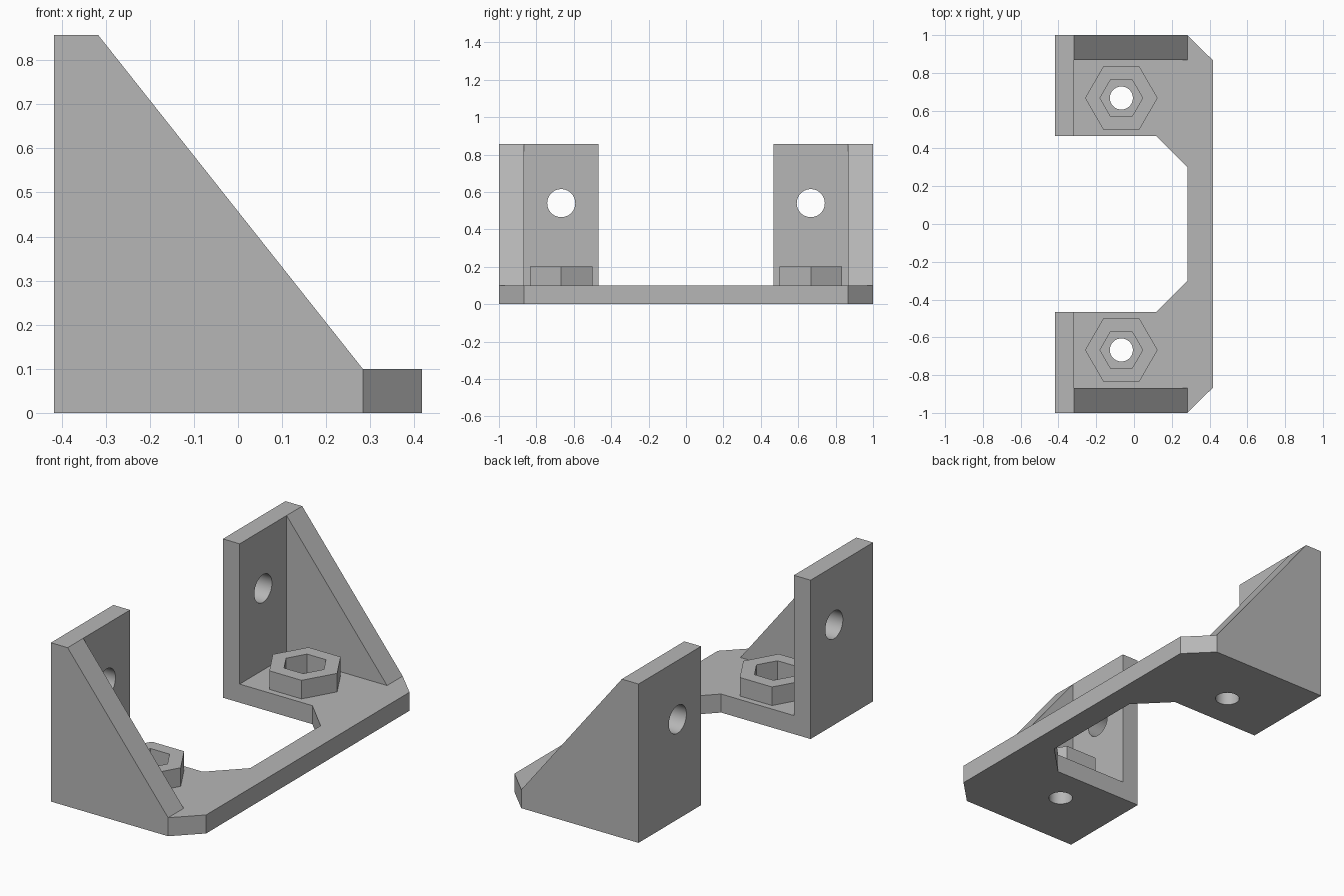
import bpy, bmesh
from math import pi
from mathutils import Matrix, Vector

cube = bpy.data.objects.get("Cube")
if cube:
    bpy.data.objects.remove(cube, do_unlink=True)

grey = bpy.data.materials.new("plain grey")
grey.use_nodes = True
colour = (0.47, 0.47, 0.47, 1)
grey.diffuse_color = colour
grey.node_tree.nodes["Principled BSDF"].inputs["Base Color"].default_value = colour

THICK, BACK, TOP = 0.1, -0.417, 0.857
WALL = BACK + THICK
TOE = 0.283           # where the gusset meets the plate
MOUNT_X, MOUNT_Y = -0.067, 0.667
INNER, RIB = 0.467, 0.867


def finish(name, bm):
    bmesh.ops.recalc_face_normals(bm, faces=bm.faces)
    mesh = bpy.data.meshes.new(name)
    bm.to_mesh(mesh)
    bm.free()
    mesh.materials.append(grey)
    obj = bpy.data.objects.new(name, mesh)
    bpy.context.collection.objects.link(obj)
    return obj


def extrude(name, points, direction):
    """Prism from a flat outline."""
    bm = bmesh.new()
    face = bm.faces.new([bm.verts.new(p) for p in points])
    moved = bmesh.ops.extrude_face_region(bm, geom=[face])["geom"]
    verts = [v for v in moved if isinstance(v, bmesh.types.BMVert)]
    bmesh.ops.translate(bm, verts=verts, vec=Vector(direction))
    return finish(name, bm)


def cylinder(name, sides, radius, depth, centre, axis="Z"):
    bm = bmesh.new()
    turn = Matrix.Rotation(pi / 2, 4, "Y") if axis == "X" else Matrix.Rotation(pi / 2, 4, "Z")
    bmesh.ops.create_cone(bm, cap_ends=True, segments=sides, radius1=radius,
                          radius2=radius, depth=depth,
                          matrix=Matrix.Translation(centre) @ turn)
    # Hexagons point along x
    if sides == 6:
        xs = [v.co.x - centre[0] for v in bm.verts]
        if max(xs) < radius * 0.95:
            bmesh.ops.rotate(bm, verts=bm.verts, cent=centre,
                             matrix=Matrix.Rotation(pi / 6, 3, "Z"))
    return finish(name, bm)


def cut(obj, cutters):
    """Subtract the cutters, bake the result and remove them."""
    for c in cutters:
        mod = obj.modifiers.new("cut", "BOOLEAN")
        mod.operation, mod.solver, mod.object = "DIFFERENCE", "EXACT", c
    bpy.context.view_layer.update()
    graph = bpy.context.evaluated_depsgraph_get()
    baked = bpy.data.meshes.new_from_object(obj.evaluated_get(graph))
    obj.modifiers.clear()
    obj.data = baked
    for c in cutters:
        bpy.data.objects.remove(c, do_unlink=True)


# Base plate: half outline mirrored across y = 0
half = [(BACK, INNER), (BACK, 1), (TOE, 1), (0.417, RIB)]
inner = [(TOE, 0.3), (0.117, INNER)]
outline = half + [(x, -y) for x, y in reversed(half)]
outline += [(x, -y) for x, y in reversed(inner)] + inner
plate = extrude("base_plate", [(x, y, 0) for x, y in outline], (0, 0, THICK))
cut(plate, [cylinder("bolt_cutter", 48, 0.061, 1, (MOUNT_X, s * MOUNT_Y, 0))
            for s in (-1, 1)])
parts = [plate]

for side, s in (("front", -1), ("back", 1)):
    # Upright wall with its screw hole
    wall = extrude(side + "_upright",
                   [(BACK, s * INNER, THICK), (BACK, s, THICK),
                    (BACK, s, TOP), (BACK, s * INNER, TOP)], (THICK, 0, 0))
    cut(wall, [cylinder("screw_cutter", 48, 0.075, 1, (BACK, s * MOUNT_Y, 0.54), "X")])

    # Triangular gusset on the outer edge
    gusset = extrude(side + "_gusset",
                     [(WALL, s * RIB, THICK), (TOE, s * RIB, THICK),
                      (WALL, s * RIB, TOP)], (0, s * (1 - RIB), 0))

    # Hexagonal nut holder
    centre = (MOUNT_X, s * MOUNT_Y, 1.5 * THICK)
    nut = cylinder(side + "_nut_holder", 6, 0.192, THICK, centre)
    cut(nut, [cylinder("nut_cutter", 6, 0.113, 3 * THICK, centre)])
    parts += [wall, gusset, nut]

# Smooth hole walls, crisp edges
bpy.ops.object.select_all(action="DESELECT")
for p in parts:
    p.select_set(True)
bpy.context.view_layer.objects.active = plate
bpy.ops.object.shade_smooth_by_angle(angle=pi / 6)
